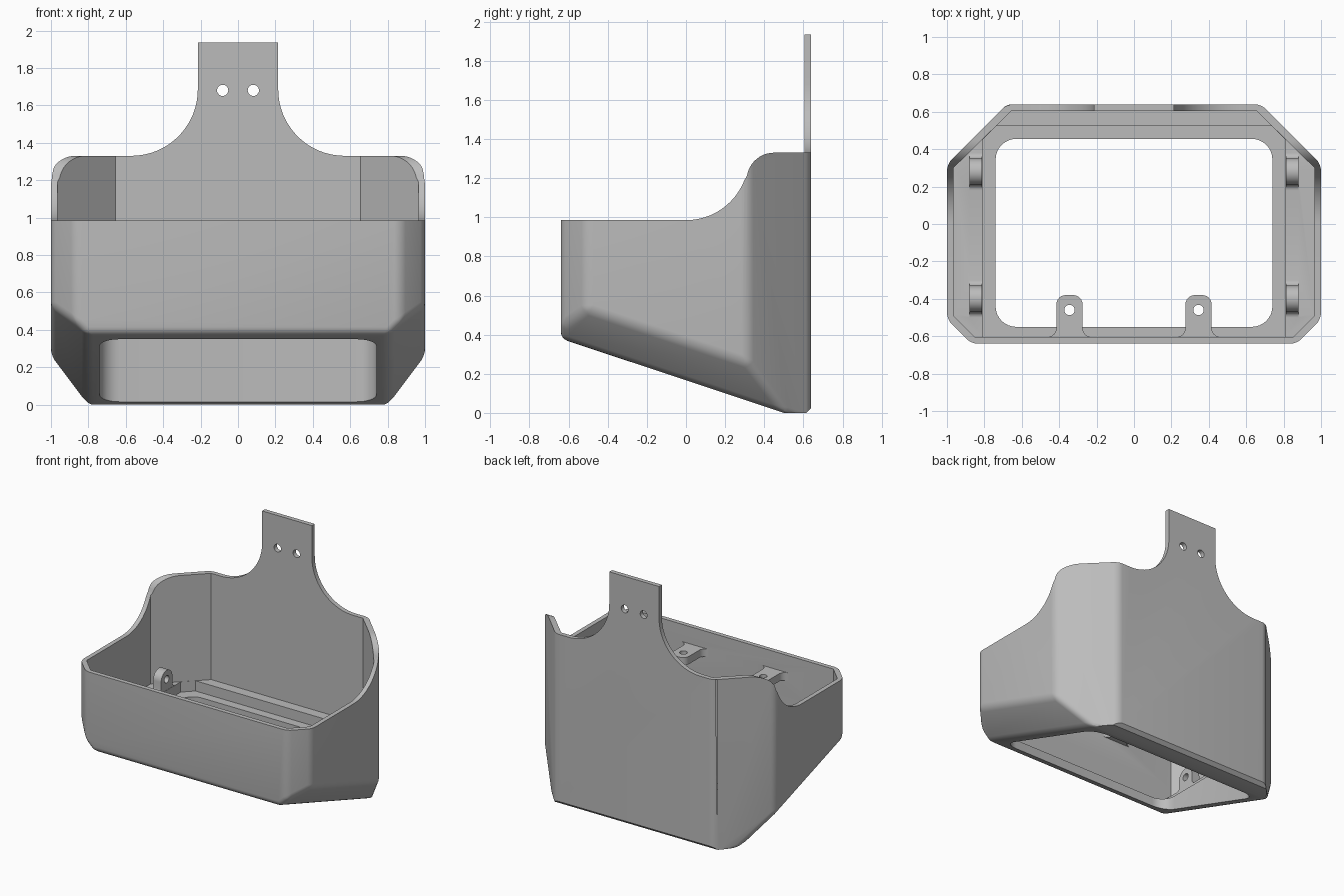
import bpy, bmesh
from math import sin, cos, pi, radians
from mathutils import Vector

cube = bpy.data.objects.get("Cube")
if cube:
    bpy.data.objects.remove(cube)

grey = bpy.data.materials.new("plain grey")
grey.use_nodes = True
colour = (0.5, 0.5, 0.5, 1)
grey.diffuse_color = colour
grey.node_tree.nodes["Principled BSDF"].inputs["Base Color"].default_value = colour


def to_object(name, bm):
    bmesh.ops.recalc_face_normals(bm, faces=bm.faces)
    mesh = bpy.data.meshes.new(name)
    bm.to_mesh(mesh)
    bm.free()
    mesh.materials.append(grey)
    obj = bpy.data.objects.new(name, mesh)
    bpy.context.collection.objects.link(obj)
    return obj


def prism_mesh(points, axis, low, high):
    """Extrude a 2D outline along an axis."""
    place = {"x": lambda a, b: (low, a, b),
             "y": lambda a, b: (a, low, b),
             "z": lambda a, b: (a, b, low)}[axis]
    bm = bmesh.new()
    face = bm.faces.new([bm.verts.new(place(*p)) for p in points])
    moved = bmesh.ops.extrude_face_region(bm, geom=[face])["geom"]
    step = Vector([(high - low) * (axis == a) for a in "xyz"])
    bmesh.ops.translate(bm, vec=step, verts=[v for v in moved if isinstance(v, bmesh.types.BMVert)])
    bmesh.ops.recalc_face_normals(bm, faces=bm.faces)
    return bm


def prism(name, points, axis, low, high):
    return to_object(name, prism_mesh(points, axis, low, high))


def arc(cx, cy, r, start, end, n=12):
    angles = [radians(start + (end - start) * i / n) for i in range(n + 1)]
    return [(cx + r * cos(a), cy + r * sin(a)) for a in angles]


def mirrored(half):
    return half + [(-x, y) for x, y in reversed(half)]


def boolean(body, tool, operation):
    mod = body.modifiers.new(tool.name, "BOOLEAN")
    mod.operation, mod.object, mod.solver = operation, tool, "EXACT"
    bpy.context.view_layer.objects.active = body
    bpy.ops.object.modifier_apply(modifier=mod.name)
    bpy.data.objects.remove(tool)


def slice_off(bm, point, normal):
    geom = bm.verts[:] + bm.edges[:] + bm.faces[:]
    bmesh.ops.bisect_plane(bm, geom=geom, plane_co=point, plane_no=normal, clear_outer=True)
    bmesh.ops.holes_fill(bm, edges=[e for e in bm.edges if e.is_boundary])
    bmesh.ops.recalc_face_normals(bm, faces=bm.faces)


# Outer block: octagon with a sloping underside and chamfered lower sides
TOP, SLOPE = 1.935, 0.333
outer = mirrored([(0.87, -0.64), (1, -0.51), (1, 0.32), (0.68, 0.64)])
inner = mirrored([(0.85, -0.605), (0.965, -0.49), (0.965, 0.3), (0.655, 0.605)])
bm = prism_mesh(outer, "z", -0.5, TOP)
slice_off(bm, (0, 0.5, 0), (0, -SLOPE, -1))
for side in (-1, 1):
    slice_off(bm, (0.81 * side, 0.5, 0), (side, -SLOPE, -1))
edges = [e for e in bm.edges if min(v.co.z for v in e.verts) < TOP - 0.01]
bmesh.ops.bevel(bm, geom=edges, offset=0.035, segments=4, profile=0.5,
                affect="EDGES", clamp_overlap=True)
slice_off(bm, (0, 0.5, 0), (0, 0, -1))
slice_off(bm, (0, 0.615, 0), (0, 1, -1))
body = to_object("holder_body", bm)

# Cavity down to the ledges, then the lower floor between them
boolean(body, prism("cavity", inner, "z", 0.5, 3), "DIFFERENCE")
floor = mirrored([(0.81, -0.605), (0.81, 0.45), (0.735, 0.525)])
boolean(body, prism("floor_recess", floor, "z", 0.42, 0.6), "DIFFERENCE")

# Rounded opening through the base
r = 0.11
opening = mirrored(arc(0.74 - r, -0.55 + r, r, -90, 0, 8) + arc(0.74 - r, 0.455 - r, r, 0, 90, 8))
boolean(body, prism("opening", opening, "z", -1, 0.6), "DIFFERENCE")

# Swept rim: low at the front, curving up to the back
rim = ([(-1, 0.985)] + arc(0, 1.305, 0.32, -90, -22) + arc(0.45, 1.19, 0.14, 170, 90, 10)
       + [(0.605, 1.33), (0.605, 3), (-1, 3)])
boolean(body, prism("rim_cut", rim, "x", -2, 2), "DIFFERENCE")

# Back plate flaring up into the hanging tab, with two screw holes
for side in (-1, 1):
    flare = [(0.215, 3)] + arc(0.57, 1.685, 0.355, 180, 270, 20) + [(1.5, 1.33), (1.5, 3)]
    flare = [(x * side, z) for x, z in flare]
    boolean(body, prism("flare_cut", flare, "y", 0.59, 1), "DIFFERENCE")
    hole = arc(0.082 * side, 1.68, 0.03, 0, 345, 23)
    boolean(body, prism("tab_hole", hole, "y", 0.5, 1), "DIFFERENCE")

# Two flat lugs on the inside of the front wall
for side in (-1, 1):
    half = ([(0.12, -0.62), (0.12, -0.605)] + arc(0.12, -0.555, 0.05, -90, -180, 6)
            + arc(0.02, -0.43, 0.05, 0, 90, 6))
    outline = [(x + 0.345 * side, y) for x, y in mirrored(half)]
    lug = prism("front_lug", outline, "z", 0.79, 0.85)
    pin = prism("lug_hole", arc(0.345 * side, -0.46, 0.028, 0, 345, 23), "z", 0.7, 0.95)
    boolean(lug, pin, "DIFFERENCE")
    boolean(body, lug, "UNION")

# Four upright ears on the side ledges
for side in (-1, 1):
    for y in (0.28, -0.4):
        half = ([(0.1, 0.48), (0.1, 0.5)] + arc(0.1, 0.53, 0.03, -90, -180, 5)
                + arc(0, 0.585, 0.07, 0, 84, 8))
        outline = [(a + y, z) for a, z in mirrored(half)]
        low, high = sorted((0.812 * side, 0.88 * side))
        ear = prism("side_ear", outline, "x", low, high)
        pin = prism("ear_hole", arc(y, 0.585, 0.028, 0, 345, 23), "x", low - 0.1, high + 0.1)
        boolean(ear, pin, "DIFFERENCE")
        boolean(body, ear, "UNION")

# Smooth the rounded edges, keep the crisp ones
for obj in bpy.context.selected_objects:
    obj.select_set(False)
body.select_set(True)
bpy.context.view_layer.objects.active = body
bpy.ops.object.shade_smooth_by_angle(angle=radians(25))
